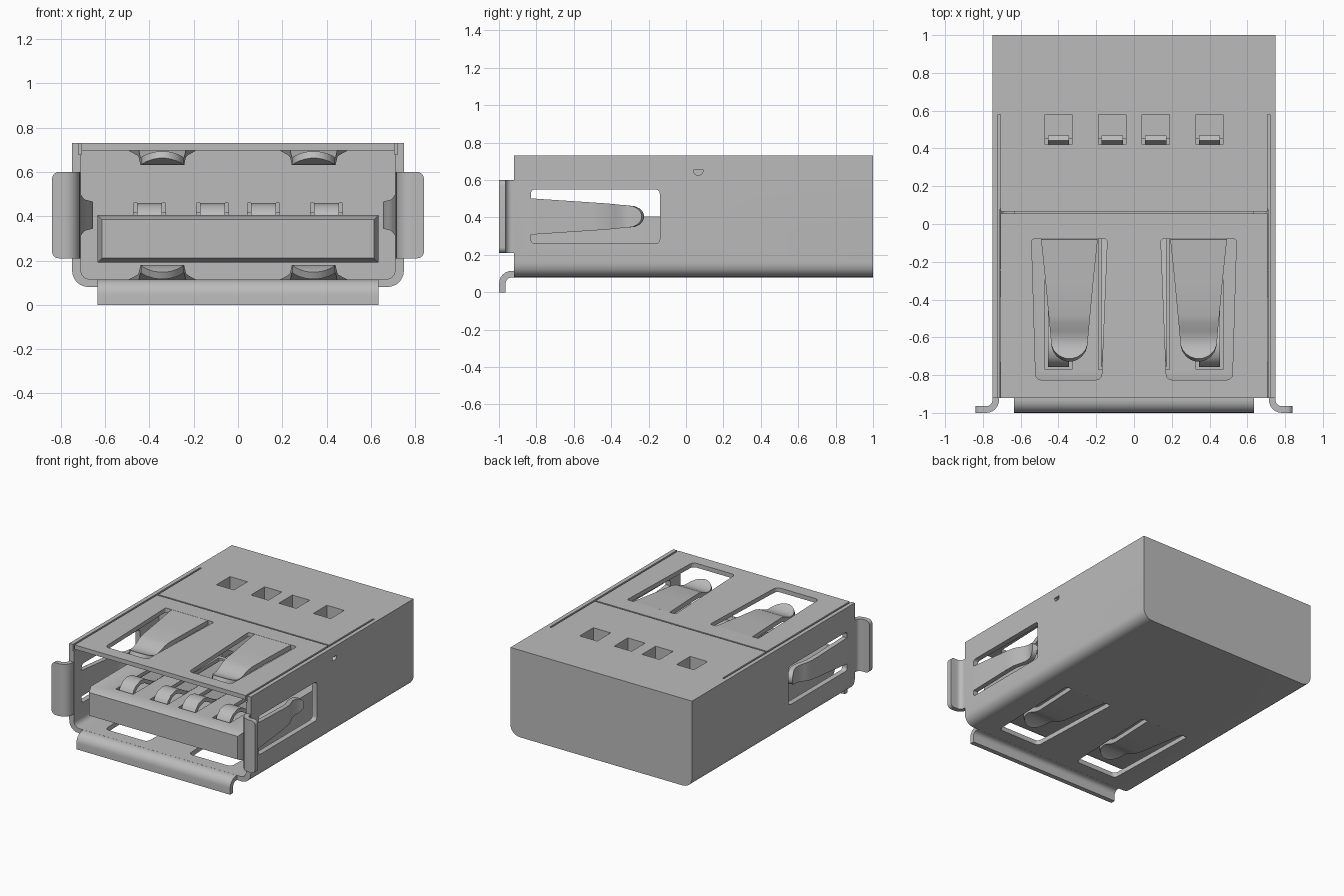
import bpy, bmesh, math
from mathutils import Vector

if "Cube" in bpy.data.objects:
    bpy.data.objects.remove(bpy.data.objects["Cube"])

metal = bpy.data.materials.new("light grey")
metal.use_nodes = True
GREY = (0.5, 0.5, 0.5, 1)
metal.diffuse_color = GREY
metal.node_tree.nodes["Principled BSDF"].inputs["Base Color"].default_value = GREY

MID = 0.405      # height of the plug axis
SHEET = 0.035    # sheet metal thickness
parts = []


def finish(name, bm, keep=True):
    bmesh.ops.recalc_face_normals(bm, faces=bm.faces)
    mesh = bpy.data.meshes.new(name)
    bm.to_mesh(mesh)
    bm.free()
    mesh.materials.append(metal)
    ob = bpy.data.objects.new(name, mesh)
    bpy.context.collection.objects.link(ob)
    if keep:
        parts.append(ob)
    return ob


def rounded(points, radii, steps=6):
    """Polygon with each corner replaced by a curve."""
    out = []
    for i, p in enumerate(points):
        p, r = Vector(p), radii[i]
        if r == 0:
            out.append(p)
            continue
        a = p + (Vector(points[i - 1]) - p).normalized() * r
        b = p + (Vector(points[(i + 1) % len(points)]) - p).normalized() * r
        for k in range(steps + 1):
            t = k / steps
            # slightly pulled in toward a true arc
            q = a * (1 - t) ** 2 + p * 2 * t * (1 - t) * 0.83 + b * t ** 2
            w = (1 - t) ** 2 + 2 * t * (1 - t) * 0.83 + t ** 2
            out.append(q / w)
    return out


PLACE = {"x": lambda u, v, d: (d, u, v),
         "y": lambda u, v, d: (u, d, v),
         "z": lambda u, v, d: (u, v, d)}


def prism(name, outline, axis, lo, hi, keep=True):
    """Outline extruded along an axis."""
    bm = bmesh.new()
    put = PLACE[axis]
    ends = [[bm.verts.new(put(u, v, d)) for u, v in outline] for d in (lo, hi)]
    bm.faces.new(ends[0])
    bm.faces.new(ends[1])
    n = len(outline)
    for i in range(n):
        j = (i + 1) % n
        bm.faces.new((ends[0][i], ends[0][j], ends[1][j], ends[1][i]))
    return finish(name, bm, keep)


def rect(u0, u1, v0, v1):
    return [(u0, v0), (u1, v0), (u1, v1), (u0, v1)]


def cut(target, outline, axis, lo, hi):
    tool = prism("cutter", outline, axis, lo, hi, keep=False)
    tool.hide_render = True
    mod = target.modifiers.new("cut", "BOOLEAN")
    mod.operation, mod.solver, mod.object = "DIFFERENCE", "EXACT", tool
    bpy.context.view_layer.objects.active = target
    bpy.ops.object.modifier_apply(modifier=mod.name)
    bpy.data.objects.remove(tool)


def strip(name, rows, put, thick=SHEET):
    """Bent sheet: rows of (along, offset, half width)."""
    bm = bmesh.new()
    pairs = [[bm.verts.new(put(s, k * w, d)) for k in (-1, 1)] for s, d, w in rows]
    for a, b in zip(pairs, pairs[1:]):
        bm.faces.new((a[0], a[1], b[1], b[0]))
    ob = finish(name, bm)
    mod = ob.modifiers.new("sheet", "SOLIDIFY")
    mod.thickness, mod.offset = thick, 0
    return ob


# Shell: square top corners, rounded bottom corners, open front
shell = prism("shell", rounded(rect(-0.75, 0.75, 0.08, 0.73), (0.08, 0.08, 0, 0)),
              "y", -0.92, 1)
cut(shell, rounded(rect(-0.71, 0.71, 0.115, 0.698), (0.045, 0.045, 0, 0)), "y", -1.1, 0.08)

# Spring windows in the top, bottom and sides
for side in (-1, 1):
    c = side * 0.342
    window = rounded([(c - side * 0.2, -0.08), (c + side * 0.2, -0.08),
                      (c + side * 0.178, -0.825), (c - side * 0.17, -0.825)], (0.015, 0.015, 0.03, 0.03))
    cut(shell, window, "z", 0.6, 0.8)
    cut(shell, window, "z", 0, 0.2)
    opening = rounded(rect(-0.83, -0.14, 0.26, 0.55), (0.025,) * 4)
    cut(shell, opening, "x", *sorted((side * 0.6, side * 0.8)))
    # Long slit beside the top plate
    cut(shell, rect(*sorted((side * 0.707, side * 0.72)), -1, 0.58), "z", 0.68, 0.8)

# Cross seam and side dimple
cut(shell, rect(-0.71, 0.71, 0.055, 0.066), "z", 0.68, 0.8)
cut(shell, rounded(rect(0.042, 0.09, 0.627, 0.656), (0.02, 0.02, 0, 0)), "x", 0.72, 0.8)

# Tongue with a chamfered nose
bm = bmesh.new()
bmesh.ops.create_cube(bm, size=1)
for v in bm.verts:
    v.co = (v.co.x * 1.27, -0.38 + v.co.y * 0.9, 0.298 + v.co.z * 0.215)
nose = min(bm.faces, key=lambda f: f.calc_center_median().y)
bmesh.ops.inset_individual(bm, faces=[nose], thickness=0.03, depth=0)
for v in nose.verts:
    v.co.y -= 0.05
tongue = finish("tongue", bm)

# Contacts in tongue slots, running back to the pits in the top
for n, x in enumerate((-0.4, -0.115, 0.115, 0.4), 1):
    cut(tongue, rect(x - 0.072, x + 0.072, -0.77, 0.04), "z", 0.33, 0.5)
    cut(shell, rect(x - 0.072, x + 0.072, 0.42, 0.58), "z", 0.42, 0.8)
    cut(shell, rect(x - 0.072, x + 0.072, 0.35, 0.46), "y", 0.0, 0.45)
    path = [(-0.745, 0.36), (-0.73, 0.405), (-0.7, 0.433), (-0.65, 0.446), (-0.6, 0.435),
            (-0.56, 0.41), (-0.5, 0.38), (0.4, 0.38), (0.425, 0.41), (0.455, 0.49)]
    strip(f"contact_{n}", [(s, z, 0.056) for s, z in path],
          lambda s, t, d, x=x: (x + t, s, d), 0.028)

# Top and bottom springs: rooted at the back, dipping inward, tip curled out
spring = [(-0.08, 0, 0.15), (-0.3, 0.012, 0.127), (-0.48, 0.022, 0.11), (-0.52, 0.032, 0.106),
          (-0.56, 0.05, 0.102), (-0.6, 0.064, 0.099), (-0.64, 0.064, 0.096), (-0.67, 0.056, 0.086),
          (-0.695, 0.046, 0.066), (-0.712, 0.038, 0.04), (-0.72, 0.034, 0.015)]
for label, up in (("top", 1), ("bottom", -1)):
    for hand, side in (("left", 1), ("right", -1)):
        strip(f"{label}_spring_{hand}", spring,
              lambda s, t, d, up=up, side=side: (side * 0.342 + t, s, MID + up * (0.307 - d)))

# Side springs: rooted at the front
side_spring = [(-0.83, 0, 0.097), (-0.5, 0.015, 0.075), (-0.43, 0.022, 0.07), (-0.39, 0.038, 0.066),
               (-0.35, 0.054, 0.062), (-0.31, 0.058, 0.059), (-0.28, 0.052, 0.055),
               (-0.255, 0.042, 0.044), (-0.24, 0.036, 0.03), (-0.232, 0.033, 0.012)]
# Flanges bent outward from the shell mouth: (outward, along y, half width)
bend = [(0, -0.92)] + [(0.05 * (1 - math.cos(a)), -0.932 - 0.05 * math.sin(a))
                       for a in (k * math.pi / 12 for k in range(7))]
for hand, side in (("left", 1), ("right", -1)):
    strip(f"side_spring_{hand}", side_spring,
          lambda s, t, d, side=side: (side * (0.73 - d), s, MID + t))
    rows = [(o, y, 0.195) for o, y in bend]
    rows += [(0.108 - 0.03 * (1 - math.sin(a)), -0.982, 0.165 + 0.03 * math.cos(a))
             for a in (k * math.pi / 10 for k in range(6))]
    strip(f"side_flange_{hand}", rows,
          lambda s, t, d, side=side: (side * (0.732 + s), d, MID + t))

# Bottom lip
strip("bottom_lip", [(o, y, 0.635) for o, y in bend] + [(0.097, -0.982, 0.635)],
      lambda s, t, d: (t, d, 0.097 - s))

# Bake the sheets and shade
for ob in parts:
    bpy.ops.object.select_all(action="DESELECT")
    ob.select_set(True)
    bpy.context.view_layer.objects.active = ob
    bpy.ops.object.convert(target="MESH")
    bpy.ops.object.shade_smooth_by_angle(angle=math.radians(30))
